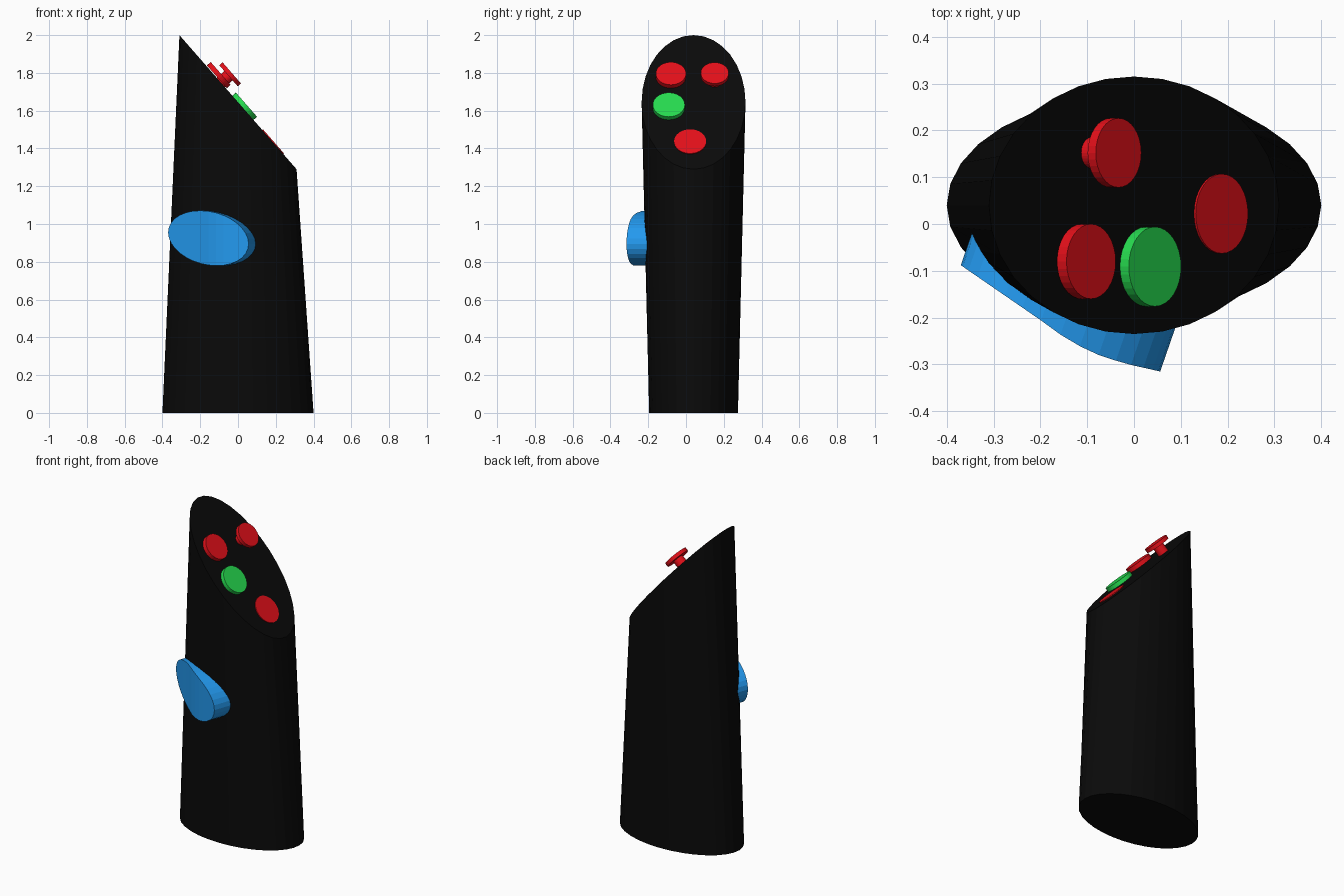
import bpy, bmesh
from math import cos, sin, radians, tau, atan2
from mathutils import Vector, Matrix

if "Cube" in bpy.data.objects:
    bpy.data.objects.remove(bpy.data.objects["Cube"])

SLOPE = 0.71 / 0.62            # fall of the slanted top along x
MID_Z = 1.645                  # height of the slanted top at x = 0
NORMAL = Vector((SLOPE, 0, 1)).normalized()
YC = 0.04                      # body axis offset in y


def material(name, rgb):
    m = bpy.data.materials.new(name)
    m.diffuse_color = (*rgb, 1)
    m.use_nodes = True
    m.node_tree.nodes["Principled BSDF"].inputs["Base Color"].default_value = m.diffuse_color
    return m


BLACK = material("black", (0.003, 0.003, 0.003))
RED = material("red", (0.78, 0.005, 0.01))
GREEN = material("green", (0.02, 0.72, 0.08))
BLUE = material("blue", (0.017, 0.32, 0.86))


def finish(name, bm, mat):
    bmesh.ops.recalc_face_normals(bm, faces=bm.faces)
    me = bpy.data.meshes.new(name)
    bm.to_mesh(me)
    bm.free()
    me.materials.append(mat)
    ob = bpy.data.objects.new(name, me)
    bpy.context.collection.objects.link(ob)
    return ob


def bridge(bm, a, b):
    n = len(a)
    for i in range(n):
        j = (i + 1) % n
        bm.faces.new((a[i], a[j], b[j], b[i]))


# Body: elliptical column lofted to a slanted elliptical top
bm = bmesh.new()
N = 32
ang = [tau * i / N for i in range(N)]
low = [bm.verts.new((0.395 * cos(a), YC + 0.235 * sin(a), 0)) for a in ang]
low = [v for v in low]
for v in low:
    v.co.x *= 0.4 / 0.395
top = [bm.verts.new((0.31 * cos(a), YC + 0.275 * sin(a),
                     MID_Z - SLOPE * 0.31 * cos(a))) for a in ang]
bridge(bm, low, top)
bm.faces.new(low)
bm.faces.new(top)
finish("body", bm, BLACK)


# Round buttons lying on the slanted top
def disc(bm, x, y, radius, start, end):
    """Cylinder between two distances above the slanted top."""
    base = Vector((x, y, MID_Z - SLOPE * x))
    mat = (Matrix.Translation(base + NORMAL * (start + end) / 2)
           @ Matrix.Rotation(atan2(NORMAL.x, NORMAL.z), 4, 'Y'))
    bmesh.ops.create_cone(bm, cap_ends=True, segments=32, radius1=radius,
                          radius2=radius, depth=end - start, matrix=mat)


buttons = [
    ("upper_front_button", RED, [(-0.115, -0.08, 0.08, 0.004, 0.031)]),
    ("raised_button", RED, [(-0.091, 0.152, 0.033, -0.02, 0.06),
                            (-0.091, 0.152, 0.074, 0.054, 0.077)]),
    ("middle_button", GREEN, [(0.026, -0.091, 0.085, -0.005, 0.025)]),
    ("lower_button", RED, [(0.184, 0.022, 0.085, -0.02, 0.005)]),
]
for name, mat, discs in buttons:
    bm = bmesh.new()
    for d in discs:
        disc(bm, *d)
    finish(name, bm, mat)


# Side trigger: tilted oval following the curve of the body
CURVE = [(-0.37, -0.088), (-0.28, -0.15), (-0.2, -0.205), (-0.145, -0.245),
         (-0.09, -0.275), (-0.02, -0.298), (0.056, -0.315)]


def curve_y(x):
    for (x0, y0), (x1, y1) in zip(CURVE, CURVE[1:]):
        if x <= x1:
            return y0 + (y1 - y0) * (x - x0) / (x1 - x0)
    return CURVE[-1][1]


bm = bmesh.new()
tilt = radians(12)
face = []
for a in ang:
    x = -0.157 + 0.213 * cos(a)
    face.append(bm.verts.new((x, curve_y(x), 0.925 + 0.146 * sin(a - tilt))))
back = [bm.verts.new(v.co + Vector((0.045, 0.13, 0))) for v in face]
bridge(bm, face, back)
for ring in (face, back):
    for i in range(N // 2):
        quad = [ring[i], ring[i + 1], ring[N - i - 1], ring[(N - i) % N]]
        bm.faces.new(list(dict.fromkeys(quad)))
finish("side_trigger", bm, BLUE)
